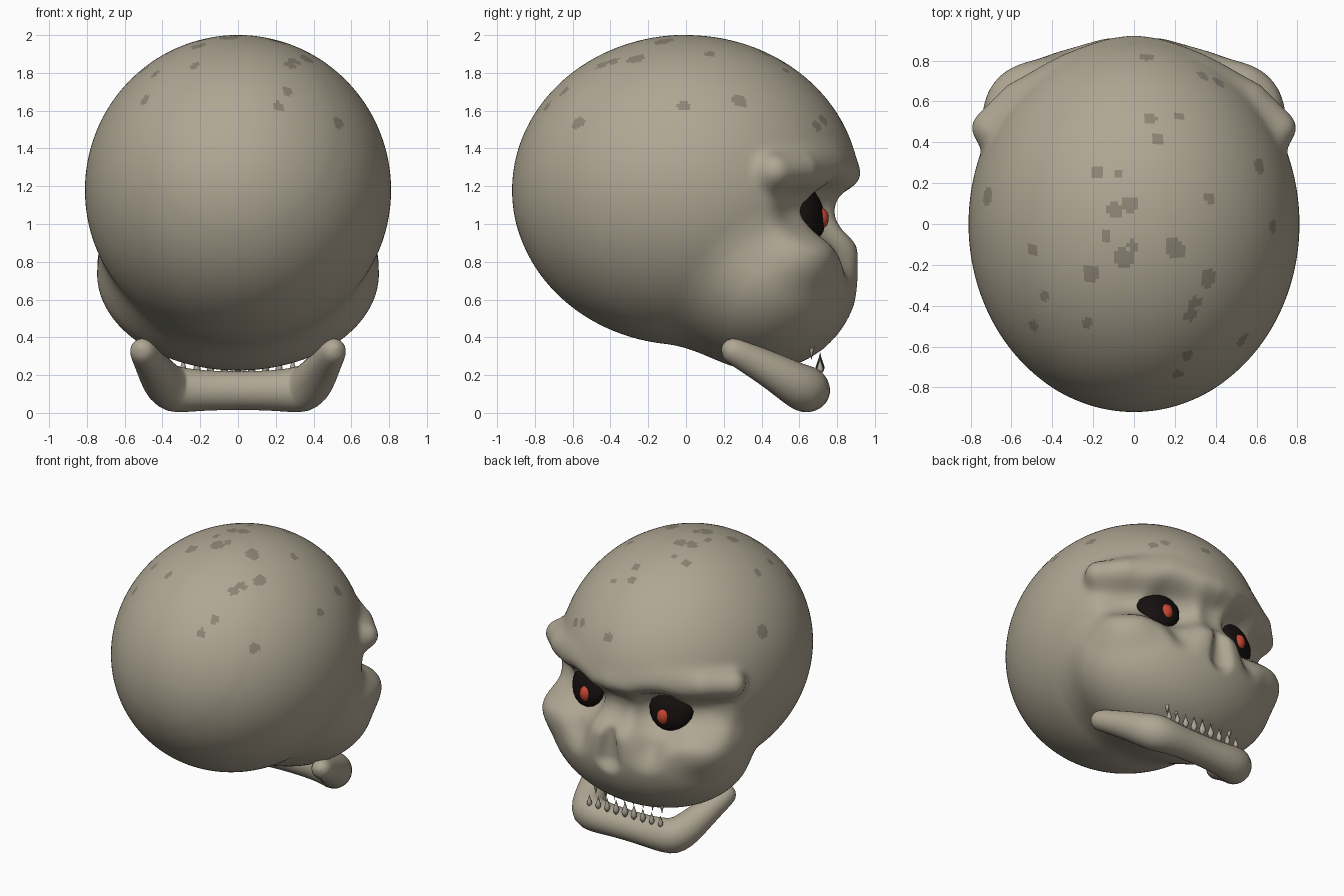
import bpy, bmesh, math, random
from mathutils import Vector, Matrix

if "Cube" in bpy.data.objects:
    bpy.data.objects.remove(bpy.data.objects["Cube"])

random.seed(4)


def material(name, col):
    m = bpy.data.materials.new(name)
    m.diffuse_color = (*col, 1)
    m.use_nodes = True
    m.node_tree.nodes["Principled BSDF"].inputs["Base Color"].default_value = m.diffuse_color
    return m


BONE = material("bone", (0.43, 0.385, 0.295))
STAIN = material("bone_stain", (0.27, 0.235, 0.18))
BLACK = material("socket_black", (0.008, 0.005, 0.005))
RED = material("eye_red", (0.55, 0.06, 0.03))
TOOTH = material("tooth", (0.42, 0.39, 0.33))


def add_object(name, bm, *mats):
    me = bpy.data.meshes.new(name)
    bmesh.ops.recalc_face_normals(bm, faces=bm.faces)
    for f in bm.faces:
        f.smooth = True
    bm.to_mesh(me)
    bm.free()
    for m in mats:
        me.materials.append(m)
    ob = bpy.data.objects.new(name, me)
    bpy.context.collection.objects.link(ob)
    return ob


# distance helpers for sculpting the skull
def ellipsoid(x, y, z, c, r):
    a, b, d = (x - c[0]) / r[0], (y - c[1]) / r[1], (z - c[2]) / r[2]
    k0 = math.sqrt(a * a + b * b + d * d)
    k1 = math.sqrt((a / r[0]) ** 2 + (b / r[1]) ** 2 + (d / r[2]) ** 2)
    return k0 * (k0 - 1) / max(k1, 1e-6)


def capsule(p, a, b, r0, r1):
    ab = b - a
    t = min(1, max(0, (p - a).dot(ab) / ab.length_squared))
    return (p - a - ab * t).length - (r0 + (r1 - r0) * t)


def smin(a, b, k):
    h = max(k - abs(a - b), 0) / k
    return min(a, b) - h * h * k / 4


def carve(a, b, k):
    return -smin(-a, b, k)


BROW = [Vector(v) for v in ((0, .83, 1.26), (.32, .73, 1.32), (.57, .61, 1.295), (.705, .47, 1.28))]
BROW_R = (.065, .075, .085, .088)
NOSE = [Vector((0, .90, .89)), Vector((0, .95, .71))]


def skull(p):
    x, y, z = abs(p.x), p.y, p.z
    d = ellipsoid(x, y, z, (0, 0, 1.18), (.81, .92, .82))                  # cranium
    d = smin(d, ellipsoid(x, y, z, (0, .40, .735), (.745, .515, .51)), .12)  # muzzle
    if y < .2:
        return d
    d = smin(d, ellipsoid(x, y, z, (.52, .57, .82), (.2, .2, .15)), .1)    # cheekbone
    d = carve(d, ellipsoid(x, y, z, (.35, .95, 1.06), (.27, .33, .2)), .1)   # eye hollow
    d = carve(d, ellipsoid(x, y, z, (.66, .74, 1.08), (.2, .22, .13)), .12)  # temple hollow
    d = carve(d, ellipsoid(x, y, z, (0, 1.05, 1.07), (.3, .27, .19)), .06)   # nose bridge
    d = carve(d, ellipsoid(x, y, z, (.3, 1.0, .86), (.10, .2, .16)), .1)     # valley beside nose
    q = Vector((x, y, z))
    b = min(capsule(q, BROW[i], BROW[i + 1], BROW_R[i], BROW_R[i + 1]) for i in range(3))
    d = smin(d, b, .07)                                                    # brow ridge
    return carve(d, capsule(q, *NOSE, .045, .10), .03)                     # nose opening


# skull: a subdivided cube shrunk onto the sculpted surface
bm = bmesh.new()
bmesh.ops.create_cube(bm, size=2)
bmesh.ops.subdivide_edges(bm, edges=bm.edges[:], cuts=75, use_grid_fill=True)
centre = Vector((0, .15, 1.04))
for v in bm.verts:
    ray = Vector([math.tan(c * math.pi / 4) for c in v.co]).normalized()
    t = 1.35
    for _ in range(40):
        d = skull(centre + ray * t)
        if abs(d) < .0015:
            break
        t -= d * .85
    v.co = centre + ray * t
for _ in range(2):
    bmesh.ops.smooth_vert(bm, verts=bm.verts[:], factor=.5, use_axis_x=True, use_axis_y=True, use_axis_z=True)
# weathered stains scattered over the crown
spots = []
for _ in range(30):
    a, e = random.uniform(0, 2 * math.pi), random.uniform(.35, 1.5)
    spots.append((Vector((.81 * math.cos(a) * math.cos(e), .92 * math.sin(a) * math.cos(e),
                          1.18 + .82 * math.sin(e))), random.uniform(.025, .048)))
for f in bm.faces:
    c = f.calc_center_median()
    if c.z > 1.4 and any((c - s).length < r for s, r in spots):
        f.material_index = 1
add_object("skull", bm, BONE, STAIN)

# eyes: black socket discs with red pupils
for side, s in (("left", -1), ("right", 1)):
    bm = bmesh.new()
    bmesh.ops.create_uvsphere(bm, u_segments=16, v_segments=10, radius=1)
    m = (Matrix.Translation((s * .335, .645, 1.065)) @ Matrix.Rotation(-s * .3, 4, 'Z')
         @ Matrix.Rotation(.3, 4, 'X') @ Matrix.Diagonal((.155, .075, .15, 1)))
    bmesh.ops.transform(bm, matrix=m, verts=bm.verts)
    add_object(side + "_eye_socket", bm, BLACK)
    bm = bmesh.new()
    bmesh.ops.create_uvsphere(bm, u_segments=16, v_segments=10, radius=1)
    m = Matrix.Translation((s * .315, .71, 1.03)) @ Matrix.Diagonal((.046, .046, .058, 1))
    bmesh.ops.transform(bm, matrix=m, verts=bm.verts)
    add_object(side + "_pupil", bm, RED)

# lower jaw: a bent tube with rounded ends
half = [(.525, .190, .345, .004), (.52, .205, .342, .048), (.508, .24, .335, .072), (.475, .34, .285, .082),
        (.425, .49, .205, .102), (.385, .58, .150, .118), (.345, .635, .125, .127), (.28, .65, .120, .118),
        (.17, .655, .118, .106)]
path = [(-x, y, z, r) for x, y, z, r in half] + [(0, .655, .118, .102)] + half[::-1]
pts = [Vector(p[:3]) for p in path]
bm = bmesh.new()
rings = []
N = 24
for i, p in enumerate(pts):
    t = (pts[min(i + 1, len(pts) - 1)] - pts[max(i - 1, 0)]).normalized()
    u = t.cross(Vector((0, 0, 1))).normalized()
    w = u.cross(t)
    rings.append([bm.verts.new(p + path[i][3] * (u * math.cos(2 * math.pi * k / N) + w * math.sin(2 * math.pi * k / N)))
                  for k in range(N)])
for a, b in zip(rings, rings[1:]):
    for k in range(N):
        bm.faces.new((a[k], a[(k + 1) % N], b[(k + 1) % N], b[k]))
bm.faces.new(rings[0])
bm.faces.new(rings[-1])
jaw = add_object("lower_jaw", bm, BONE)
sub = jaw.modifiers.new("round", 'SUBSURF')
sub.levels = sub.render_levels = 1


# teeth: small pointed teardrops
def tooth(name, x, y, z, h, r):
    bm = bmesh.new()
    prof = [(0, .3), (.18, .85), (.32, 1), (.55, .65), (.8, .25), (1, .02)]
    loops = [[bm.verts.new((x + r * k * math.cos(a * math.pi / 4), y + r * k * math.sin(a * math.pi / 4), z + h * f))
              for a in range(8)] for f, k in prof]
    for a, b in zip(loops, loops[1:]):
        for k in range(8):
            bm.faces.new((a[k], a[(k + 1) % 8], b[(k + 1) % 8], b[k]))
    bm.faces.new(loops[0])
    bm.faces.new(loops[-1])
    add_object(name, bm, TOOTH)


for i in range(9):
    x = -.29 + i * .0725
    size = 1 - .25 * abs(i - 4) / 4
    tooth(f"lower_tooth_{i + 1}", x, .71, .205, .115 * size, .024 * size)
for i in range(8):
    x = -.27 + i * .077
    tooth(f"upper_tooth_{i + 1}", x, .665, .385, -.105, .016)
